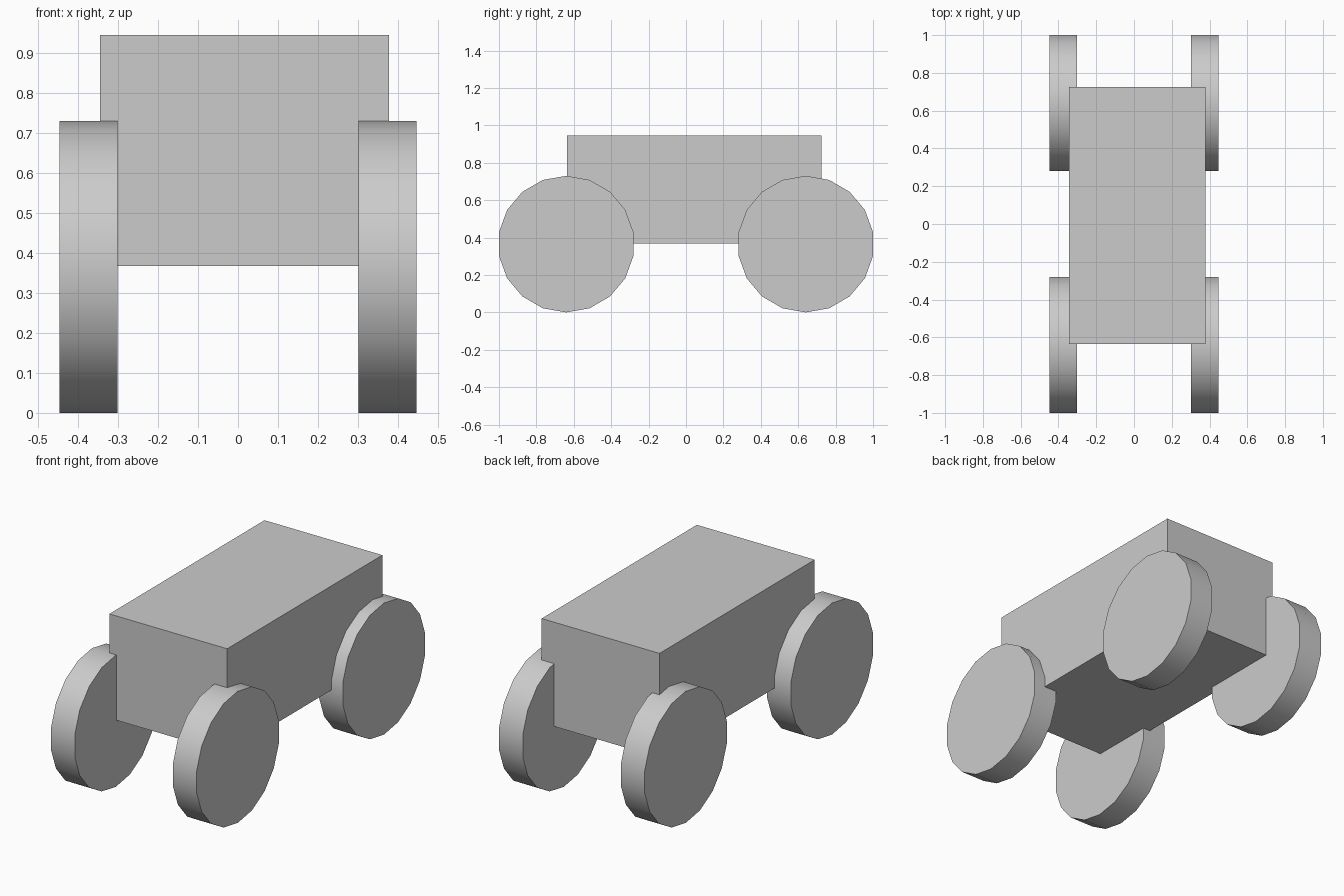
import bpy
from math import radians

if "Cube" in bpy.data.objects:
    bpy.data.objects.remove(bpy.data.objects["Cube"])

# Box body, slightly off centre
lo, hi = (-0.345, -0.635, 0.367), (0.378, 0.725, 0.945)
bpy.ops.mesh.primitive_cube_add(size=1, location=[(a + b) / 2 for a, b in zip(lo, hi)])
body = bpy.context.object
body.name = "body"
body.scale = [b - a for a, b in zip(lo, hi)]
bpy.ops.object.transform_apply(location=False, rotation=False, scale=True)


# Solid 18-sided wheel, axle along x, one corner pointing straight down
def add_wheel(name, x, y):
    radius = 0.365
    bpy.ops.mesh.primitive_cylinder_add(
        vertices=18, radius=radius, depth=0.146, location=(x, y, radius),
        rotation=(radians(90), 0, radians(90)))
    bpy.context.object.name = name
    bpy.ops.object.shade_smooth_by_angle(angle=radians(30))


# Four wheels
for end, y in (("front", -0.6405), ("rear", 0.6405)):
    for side, x in (("left", -0.374), ("right", 0.374)):
        add_wheel(f"{end}_{side}_wheel", x, y)
